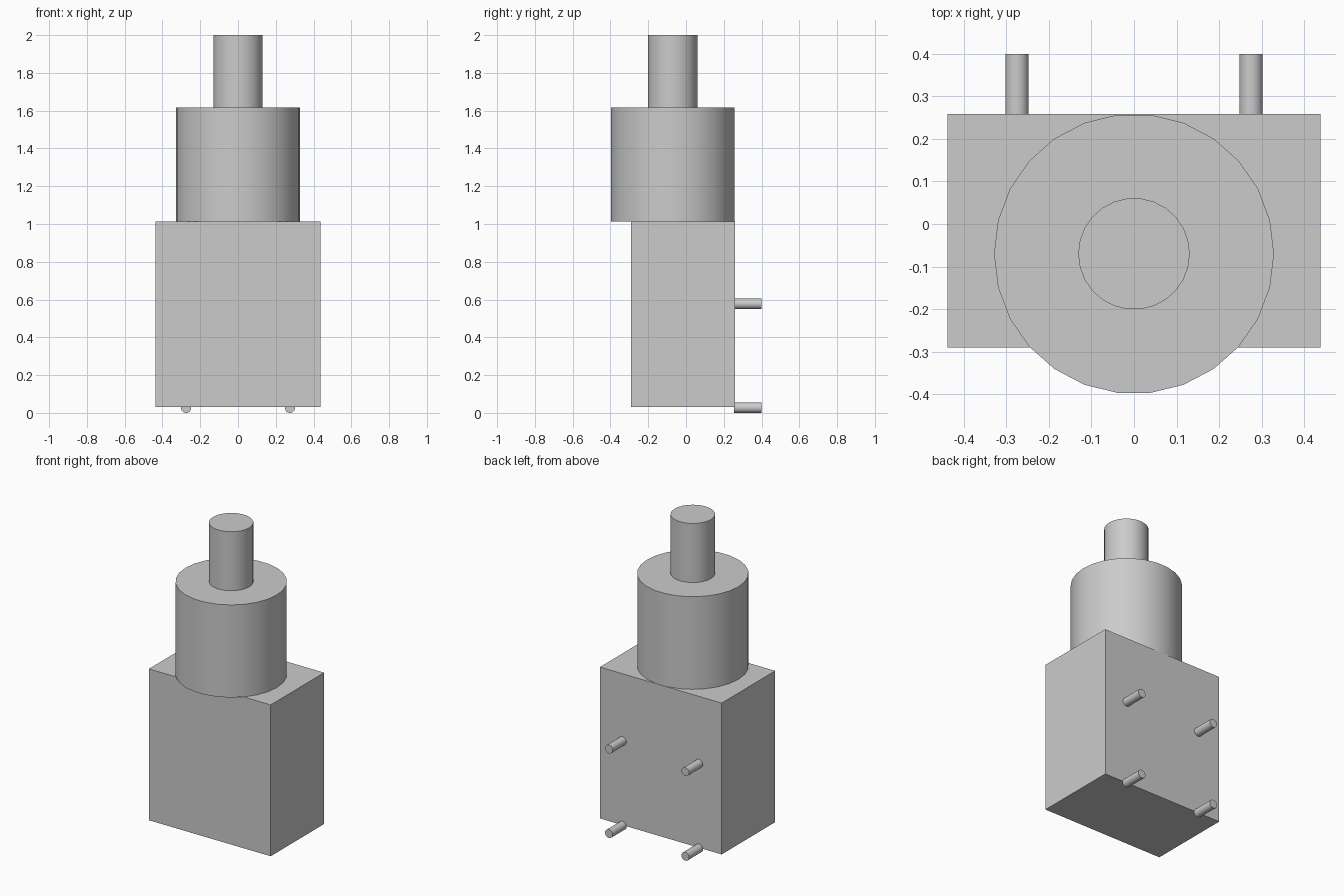
import bpy, math

cube = bpy.data.objects.get("Cube")
if cube:
    bpy.data.objects.remove(cube, do_unlink=True)

# One plain grey for the whole model
grey = bpy.data.materials.new("plain grey")
grey.use_nodes = True
colour = (0.6, 0.6, 0.6, 1.0)
grey.diffuse_color = colour
grey.node_tree.nodes["Principled BSDF"].inputs["Base Color"].default_value = colour

SIDES = 26


def finish(name):
    obj = bpy.context.object
    obj.name = name
    obj.data.materials.append(grey)
    return obj


def box(name, lo, hi):
    centre = [(a + b) / 2 for a, b in zip(lo, hi)]
    bpy.ops.mesh.primitive_cube_add(size=1, location=centre)
    obj = finish(name)
    obj.scale = [b - a for a, b in zip(lo, hi)]
    bpy.ops.object.transform_apply(location=False, rotation=False, scale=True)


def cylinder(name, radius, length, centre, rotation):
    bpy.ops.mesh.primitive_cylinder_add(vertices=SIDES, radius=radius, depth=length,
                                        location=centre, rotation=rotation)
    finish(name)
    bpy.ops.object.shade_smooth_by_angle(angle=math.radians(30))


# Rectangular housing
box("housing", (-0.438, -0.29, 0.03), (0.438, 0.259, 1.014))

# Stacked barrel and shaft, set forward of the housing's centre
quarter = (0, 0, math.pi / 2)
cylinder("barrel", 0.329, 0.602, (0, -0.07, 1.315), quarter)
cylinder("shaft", 0.131, 0.386, (0, -0.07, 1.807), quarter)

# Four mounting pins on the back
for side, x in (("left", 0.275), ("right", -0.275)):
    for level, z in (("lower", 0.0275), ("upper", 0.5775)):
        cylinder(f"{level}_{side}_pin", 0.0275, 0.145, (x, 0.3275, z), (math.pi / 2, 0, 0))
